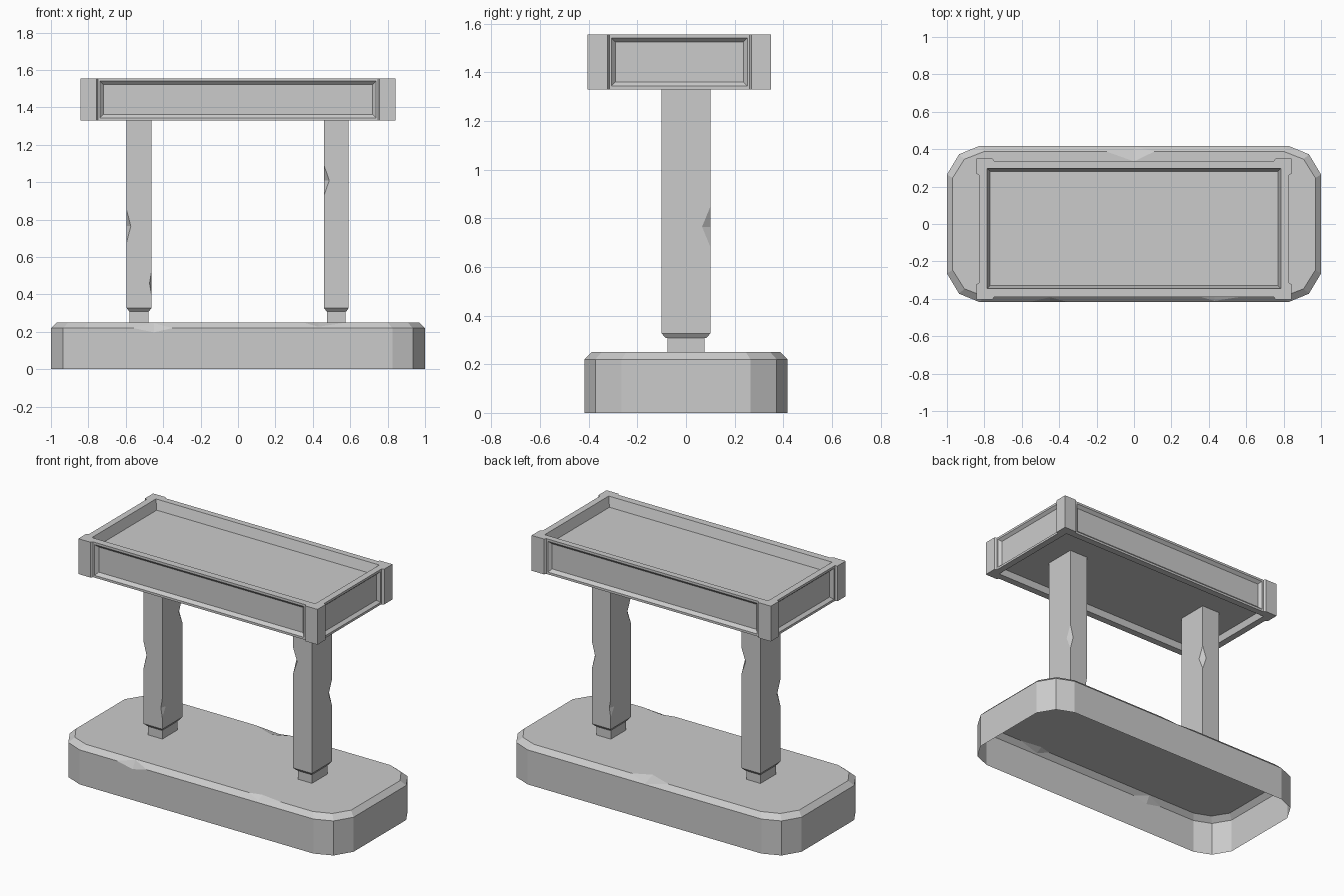
import bpy, bmesh, math
from mathutils import Vector

if "Cube" in bpy.data.objects:
    bpy.data.objects.remove(bpy.data.objects["Cube"])


def finish(bm, name):
    bmesh.ops.recalc_face_normals(bm, faces=bm.faces)
    me = bpy.data.meshes.new(name)
    bm.to_mesh(me)
    bm.free()
    ob = bpy.data.objects.new(name, me)
    bpy.context.collection.objects.link(ob)
    return ob


def loft(name, sections):
    """Closed solid through stacked (outline, z) sections."""
    bm = bmesh.new()
    rings = [[bm.verts.new((x, y, z)) for x, y in pts] for pts, z in sections]
    for lo, hi in zip(rings, rings[1:]):
        for i in range(len(lo)):
            j = (i + 1) % len(lo)
            bm.faces.new((lo[i], lo[j], hi[j], hi[i]))
    bm.faces.new(rings[0][::-1])
    bm.faces.new(rings[-1])
    return finish(bm, name)


def rect(hx, hy):
    return [(-hx, -hy), (hx, -hy), (hx, hy), (-hx, hy)]


def four_corners(quarter):
    """Mirror a (+x, +y) quarter outline, listed counter-clockwise, into a full loop."""
    pts = list(quarter)
    pts += [(-x, y) for x, y in reversed(quarter)]
    pts += [(-x, -y) for x, y in quarter]
    pts += [(x, -y) for x, y in reversed(quarter)]
    return pts


def cut(target, points):
    """Subtract the convex hull of the points."""
    bm = bmesh.new()
    for p in points:
        bm.verts.new(p)
    bmesh.ops.convex_hull(bm, input=bm.verts)
    cutter = finish(bm, "cutter")
    cutter.hide_render = True
    mod = target.modifiers.new("cut", 'BOOLEAN')
    mod.operation, mod.solver, mod.object = 'DIFFERENCE', 'EXACT', cutter
    bpy.context.view_layer.objects.active = target
    bpy.ops.object.modifier_apply(modifier=mod.name)
    bpy.data.objects.remove(cutter)


def chip(target, e1, e2, p1, p2):
    """V notch across an edge: e1-e2 lie on the edge, p1-p2 is the valley line."""
    e1, e2, p1, p2 = map(Vector, (e1, e2, p1, p2))
    m, d = (p1 + p2) / 2, (p2 - p1) * 1.5
    mids = (m, m + (e1 - m) * 1.6, m + (e2 - m) * 1.6)
    cut(target, [c + s * d for c in mids for s in (-1, 1)])


def recess(target, axis, sign, surface, centre, half, depth, bevel):
    """Rectangular sunken panel with sloping walls."""
    a, b = [i for i in range(3) if i != axis]
    pts = []
    for off, shrink in ((0.1, 0), (0, 0), (-depth, bevel)):
        for u, v in rect(half[0] - shrink, half[1] - shrink):
            p = Vector((0, 0, 0))
            p[axis] = surface + sign * off
            p[a], p[b] = centre[0] + u, centre[1] + v
            pts.append(p)
    cut(target, pts)


# Chipped plinth, open underneath
outline = four_corners([(1, .265), (.935, .373), (.825, .418)])
top = [(x * .97, y * .928) for x, y in outline]
base = loft("plinth", [(outline, 0), (outline, .22), (top, .25)])
chip(base, (-.56, -.418, .22), (-.35, -.418, .22), (-.45, -.418, .197), (-.45, -.391, .247))
chip(base, (.35, -.388, .25), (.58, -.388, .25), (.43, -.411, .227), (.43, -.368, .25))
chip(base, (-.15, .388, .25), (.11, .388, .25), (0, .335, .25), (0, .415, .223))
bm = bmesh.new()
bm.from_mesh(base.data)
under = [f for f in bm.faces if all(abs(v.co.z) < 1e-4 for v in f.verts)]
bmesh.ops.delete(bm, geom=under, context='FACES_ONLY')
bm.to_mesh(base.data)
bm.free()

# Posts with a narrow foot and chipped edges; the second is turned half round
post = loft("left_post", [(rect(.05, .077), .2505), (rect(.05, .077), .308),
                          (rect(.052, .083), .308), (rect(.066, .101), .327),
                          (rect(.066, .101), 1.38)])
for sx, sy, low, mid, high, dx, dy in ((-1, -1, .68, .765, .85, .022, .035),
                                       (1, 1, .93, 1.01, 1.09, .028, .035),
                                       (1, -1, .4, .46, .52, .01, .035)):
    x, y = sx * .066, sy * .101
    chip(post, (x, y, low), (x, y, high), (x - sx * dx, y, mid), (x, y - sy * dy, mid))
post.location.x = -.529
other = post.copy()
other.name = "right_post"
bpy.context.collection.objects.link(other)
other.location.x = .526
other.rotation_euler.z = math.pi

# Trough with raised corner blocks
CY = -.027
corner = [(.828, .288), (.843, .296), (.843, .377), (.757, .377), (.748, .364)]
outline = [(x, y + CY) for x, y in four_corners(corner)]
trough = loft("trough", [(outline, 1.33), (outline, 1.555)])

# Sunken panels on the sides, the shallow basin on top and the hollow below
for s in (-1, 1):
    recess(trough, 1, s, CY + s * .364, (0, 1.4425), (.738, .098), .018, .018)
    recess(trough, 0, s, s * .828, (CY, 1.4425), (.279, .098), .018, .016)
recess(trough, 2, 1, 1.555, (0, -.024), (.787, .322), .06, .018)
recess(trough, 2, -1, 1.33, (0, -.026), (.785, .32), .04, .012)
